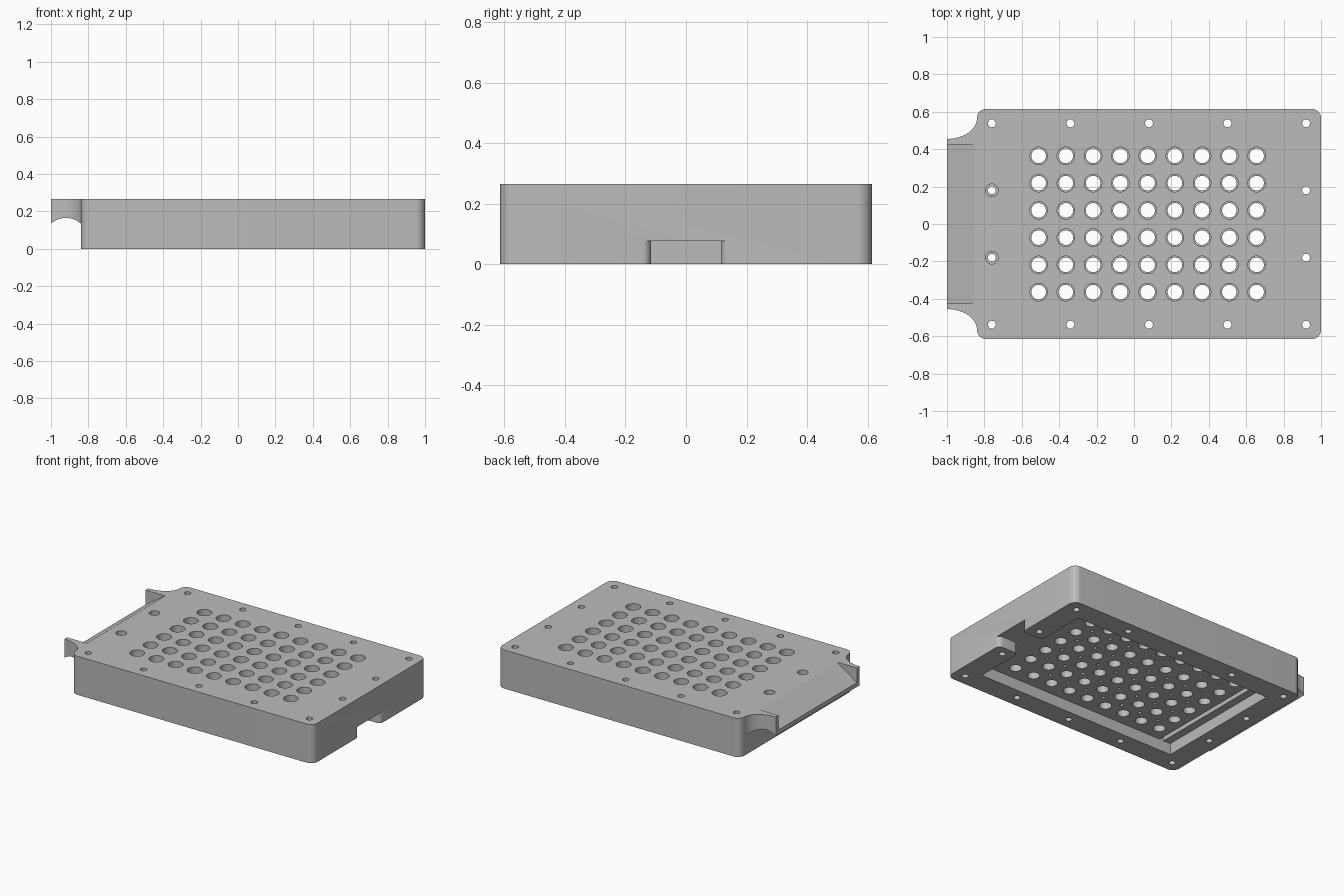
import bpy, bmesh, math

cube = bpy.data.objects.get("Cube")
if cube:
    bpy.data.objects.remove(cube, do_unlink=True)

HEIGHT = 0.265
CEILING = 0.078
BODY_LEFT, BODY_RIGHT, HALF_DEPTH = -0.84, 1.0, 0.615

grey = bpy.data.materials.new("plain grey")
grey.use_nodes = True
grey.diffuse_color = (0.5, 0.5, 0.5, 1)
grey.node_tree.nodes["Principled BSDF"].inputs["Base Color"].default_value = (0.5, 0.5, 0.5, 1)


def finish(name, bm):
    bmesh.ops.recalc_face_normals(bm, faces=bm.faces)
    mesh = bpy.data.meshes.new(name)
    bm.to_mesh(mesh)
    bm.free()
    mesh.materials.append(grey)
    obj = bpy.data.objects.new(name, mesh)
    bpy.context.collection.objects.link(obj)
    return obj


def prism(name, outline, low, high, axis="z"):
    """Extrude an outline along z, or an xz outline along y."""
    bm = bmesh.new()
    place = (lambda a, b, h: (a, b, h)) if axis == "z" else (lambda a, b, h: (a, h, b))
    rings = [[bm.verts.new(place(a, b, h)) for a, b in outline] for h in (low, high)]
    bm.faces.new(rings[0])
    bm.faces.new(rings[1])
    for i in range(len(outline)):
        j = (i + 1) % len(outline)
        bm.faces.new((rings[0][i], rings[0][j], rings[1][j], rings[1][i]))
    return finish(name, bm)


def lathes(name, centres, profile, sides=32):
    """Closed turned solids of one (radius, z) profile at many centres."""
    bm = bmesh.new()
    for cx, cy in centres:
        rings = []
        for r, z in profile:
            rings.append([bm.verts.new((cx + r * math.cos(math.tau * k / sides),
                                        cy + r * math.sin(math.tau * k / sides), z))
                          for k in range(sides)])
        bm.faces.new(rings[0])
        bm.faces.new(rings[-1])
        for a, b in zip(rings, rings[1:]):
            for k in range(sides):
                m = (k + 1) % sides
                bm.faces.new((a[k], a[m], b[m], b[k]))
    return finish(name, bm)


def combine(target, other, operation):
    other.hide_render = True
    mod = target.modifiers.new(operation.lower(), "BOOLEAN")
    mod.operation = operation
    mod.solver = "EXACT"
    mod.object = other
    bpy.context.view_layer.objects.active = target
    bpy.ops.object.modifier_apply(modifier=mod.name)
    bpy.data.objects.remove(other, do_unlink=True)


def arc(cx, cy, rx, ry, start, end, steps=10):
    angles = [math.radians(start + (end - start) * k / steps) for k in range(steps + 1)]
    return [(cx + rx * math.cos(t), cy + ry * math.sin(t)) for t in angles]


def box(x0, x1, y0, y1):
    return [(x0, y0), (x1, y0), (x1, y1), (x0, y1)]


# Main block with rounded upright corners
R = 0.05
outline = []
for cx, cy, start in ((BODY_RIGHT - R, HALF_DEPTH - R, 0), (BODY_LEFT + R, HALF_DEPTH - R, 90),
                      (BODY_LEFT + R, R - HALF_DEPTH, 180), (BODY_RIGHT - R, R - HALF_DEPTH, 270)):
    outline += arc(cx, cy, R, R, start, start + 90)
case = prism("perforated_case", outline, 0, HEIGHT)

# End lip with scooped shoulders, an arched underside and a sloping top
shoulder = arc(-1, 0.565, 0.16, 0.11, -90, 0, 16)
side = shoulder + [(-0.79, 0.565)]
lip_outline = side + [(x, -y) for x, y in reversed(side)]
lip = prism("end_lip", lip_outline, 0.1, HEIGHT)
arch = arc(-0.92, 0.0, 0.14, 0.165, 145, 35, 16)
arch = [(-1.1, 0.0)] + [(-1.1, arch[0][1])] + arch + [(-0.7, arch[-1][1]), (-0.7, 0.0)]
combine(lip, prism("underside_cutter", arch, -1, 1, "y"), "DIFFERENCE")
combine(case, lip, "UNION")
ramp = [(-0.85, HEIGHT), (-0.85, 0.4), (-1.1, 0.4), (-1.1, 0.1), (-1.0, 0.165)]
combine(case, prism("ramp_cutter", ramp, -0.425, 0.425, "y"), "DIFFERENCE")

# Shallow cavity underneath with a cross groove
combine(case, prism("cavity_cutter", box(-0.685, 0.845, -0.465, 0.465), -0.1, CEILING), "DIFFERENCE")
combine(case, prism("groove_cutter", box(-0.63, -0.6, -0.465, 0.465), 0.04, 0.11), "DIFFERENCE")

# Cable notch through the end wall, flared at both mouths
F = 0.03
half = [(0.8, 0.115 + F)] + arc(0.845 + F, 0.115 + F, F, F, 180, 270, 6)
half += arc(BODY_RIGHT - F, 0.115 + F, F, F, 270, 360, 6) + [(1.1, 0.115 + F)]
notch = half + [(x, -y) for x, y in reversed(half)]
combine(case, prism("notch_cutter", notch, -0.1, CEILING - 0.002), "DIFFERENCE")

# Grid of stepped wells, with small blind pits between them underneath
STEP = 0.1457
wells = [(-0.51 + STEP * i, STEP * (j - 2.5)) for i in range(9) for j in range(6)]
combine(case, lathes("well_cutter", wells,
                     [(0.039, 0.03), (0.039, 0.205), (0.047, 0.205), (0.047, 0.3)]), "DIFFERENCE")
pits = [(-0.51 + STEP * (i + 0.5), STEP * (j - 2)) for i in range(8) for j in range(5)]
combine(case, lathes("pit_cutter", pits, [(0.011, 0.05), (0.011, 0.13)], 12), "DIFFERENCE")

# Screw holes around the border, two of them counterbored
screws = [(-0.76 + 0.42 * i, s * 0.538) for i in range(5) for s in (-1, 1)]
screws += [(0.92, s * 0.18) for s in (-1, 1)]
combine(case, lathes("screw_cutter", screws, [(0.021, -0.1), (0.021, 0.4)], 24), "DIFFERENCE")
bored = [(-0.76, s * 0.18) for s in (-1, 1)]
combine(case, lathes("bored_cutter", bored,
                     [(0.021, -0.1), (0.021, 0.2), (0.034, 0.2), (0.034, 0.4)], 24), "DIFFERENCE")

# Smooth shading on the curved walls
bpy.ops.object.select_all(action="DESELECT")
case.select_set(True)
bpy.context.view_layer.objects.active = case
bpy.ops.object.shade_smooth_by_angle(angle=math.radians(30))
